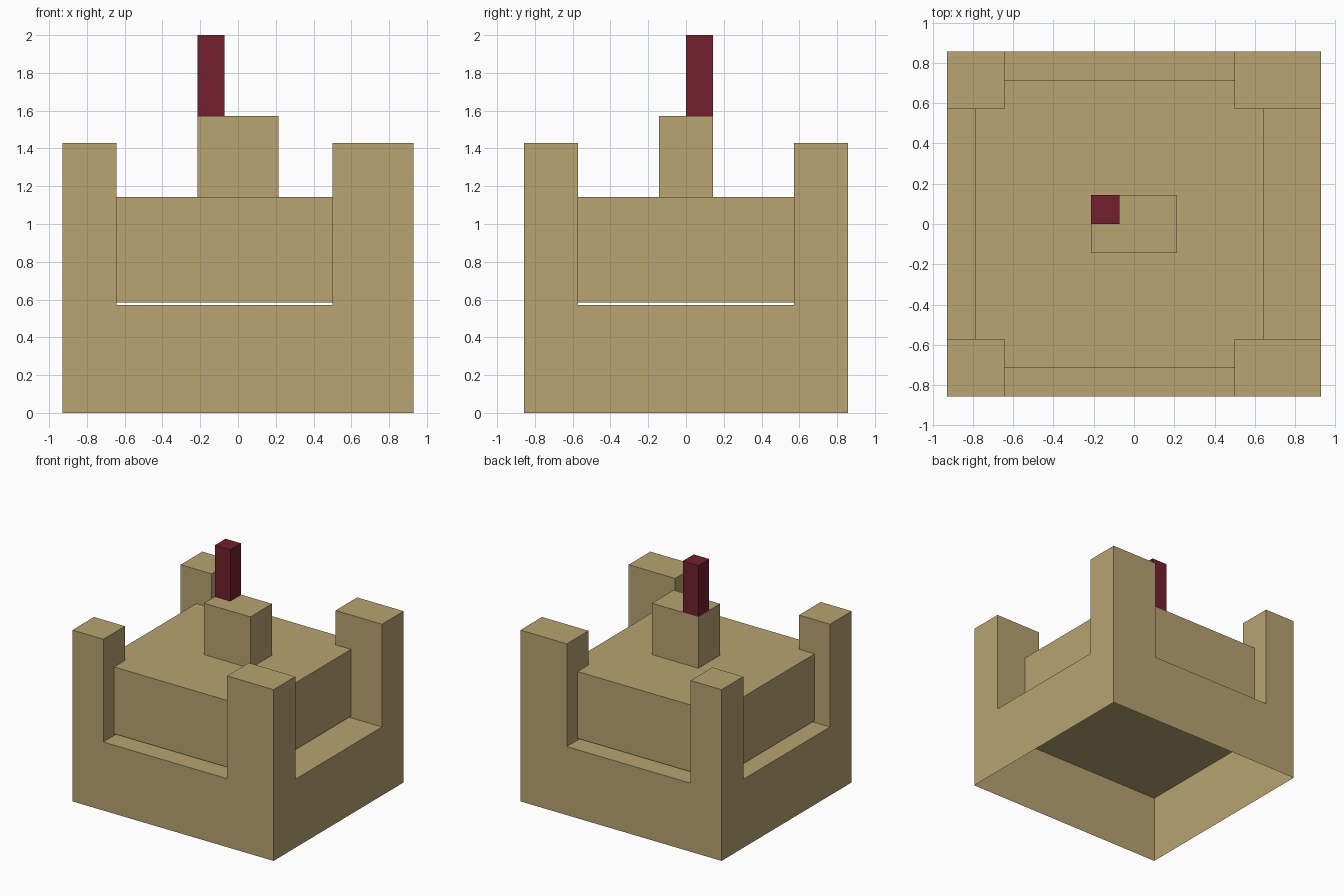
import bpy, bmesh

if "Cube" in bpy.data.objects:
    bpy.data.objects.remove(bpy.data.objects["Cube"])

U = 1 / 7  # the model sits on a grid of 1/7 units


def material(name, rgb):
    m = bpy.data.materials.new(name)
    m.diffuse_color = (*rgb, 1)
    m.use_nodes = True
    m.node_tree.nodes["Principled BSDF"].inputs["Base Color"].default_value = m.diffuse_color
    return m


TAN = material("sandstone tan", (0.479, 0.371, 0.168))
RED = material("dark red", (0.171, 0.0144, 0.026))


def box(name, x, y, z, mat, bottom=True):
    """Box from (min, max) ranges in grid units; the underside may be left open."""
    bm = bmesh.new()
    bmesh.ops.create_cube(bm, size=1)
    for v in bm.verts:
        v.co = [(r[0] if c < 0 else r[1]) * U for c, r in zip(v.co, (x, y, z))]
    if not bottom:
        bm.normal_update()
        under = [f for f in bm.faces if f.normal.z < -0.5]
        bmesh.ops.delete(bm, geom=under, context='FACES')
    me = bpy.data.meshes.new(name)
    bm.to_mesh(me)
    bm.free()
    me.materials.append(mat)
    ob = bpy.data.objects.new(name, me)
    bpy.context.collection.objects.link(ob)
    return ob


# Hollow base, open underneath
box("base", (-6.5, 6.5), (-6, 6), (0, 4), TAN, bottom=False)

# Corner towers: the right pair is wider
for side, x in (("left", (-6.5, -4.5)), ("right", (3.5, 6.5))):
    for end, y in (("front", (-6, -4)), ("back", (4, 6))):
        box(f"{end}_{side}_tower", x, y, (4, 10), TAN, bottom=False)

# Inner keep, lifted by a thin gap above the base
box("keep", (-5.5, 4.5), (-5, 5), (4.1, 8), TAN)

# Turret on the keep and the red post on its back left corner
box("turret", (-1.5, 1.5), (-1, 1), (8, 11), TAN, bottom=False)
box("red_post", (-1.5, -0.5), (0, 1), (11, 14), RED, bottom=False)
